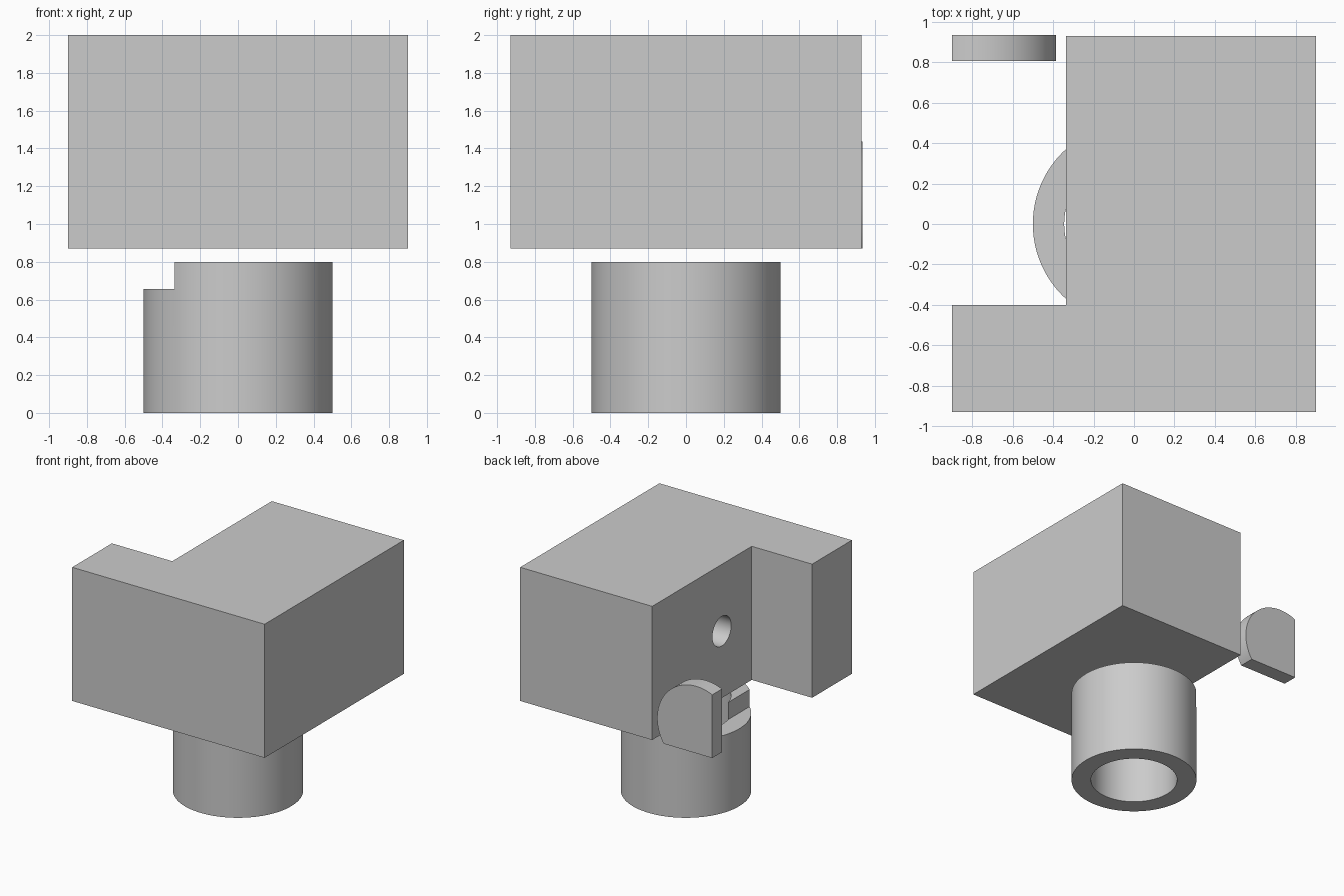
import bpy
import math

default = bpy.data.objects.get("Cube")
if default:
    bpy.data.objects.remove(default, do_unlink=True)

grey = bpy.data.materials.new("plain_grey")
grey.use_nodes = True
COLOUR = (0.6, 0.6, 0.6, 1)
grey.diffuse_color = COLOUR
grey.node_tree.nodes["Principled BSDF"].inputs["Base Color"].default_value = COLOUR


def finish(obj, name):
    obj.name = name
    obj.data.materials.clear()
    obj.data.materials.append(grey)
    return obj


def box(name, low, high):
    centre = [(a + b) / 2 for a, b in zip(low, high)]
    bpy.ops.mesh.primitive_cube_add(size=1, location=centre)
    obj = bpy.context.object
    obj.scale = [b - a for a, b in zip(low, high)]
    bpy.ops.object.transform_apply(location=False, rotation=False, scale=True)
    return finish(obj, name)


def cylinder(name, radius, depth, centre, rotation=(0, 0, 0)):
    bpy.ops.mesh.primitive_cylinder_add(
        vertices=96, radius=radius, depth=depth, location=centre, rotation=rotation)
    return finish(bpy.context.object, name)


def combine(target, cutter, operation="DIFFERENCE"):
    """Apply a boolean and discard the cutter."""
    cutter.hide_render = True
    mod = target.modifiers.new("cut", "BOOLEAN")
    mod.operation = operation
    mod.solver = "EXACT"
    mod.object = cutter
    bpy.context.view_layer.objects.active = target
    bpy.ops.object.modifier_apply(modifier=mod.name)
    bpy.data.objects.remove(cutter, do_unlink=True)


def smooth(obj):
    bpy.ops.object.select_all(action="DESELECT")
    obj.select_set(True)
    bpy.context.view_layer.objects.active = obj
    bpy.ops.object.shade_smooth_by_angle(angle=math.radians(30))


WALL = -0.335   # side wall of the corner recess
BASE = 0.87     # underside of the block
QUARTER = math.pi / 2

# Block with an open back corner and a blind side hole
block = box("block", (-0.9, -0.93, BASE), (0.9, 0.93, 2))
combine(block, box("corner_cutter", (-1.2, -0.4, 0.5), (WALL, 1.2, 2.3)))
combine(block, cylinder("hole_cutter", 0.125, 0.7, (WALL, 0, 1.435), (0, QUARTER, 0)))
smooth(block)

# Open tube below, notched where the recess passes over it
tube = cylinder("tube", 0.5, 0.8, (0, 0, 0.4))
combine(tube, cylinder("bore_cutter", 0.345, 1.2, (0, 0, 0.4)))
combine(tube, box("notch_cutter", (-1, -1, 0.655), (WALL, 1, 1)))
smooth(tube)

# Loose rounded plate at the back corner, trimmed flat at its side and base
plate = cylinder("rounded_plate", 0.365, 0.13, (-0.75, 0.87, 1.072), (QUARTER, 0, 0))
combine(plate, box("plate_trim", (-0.9, 0.5, BASE), (0, 1.2, 2)), "INTERSECT")
smooth(plate)
